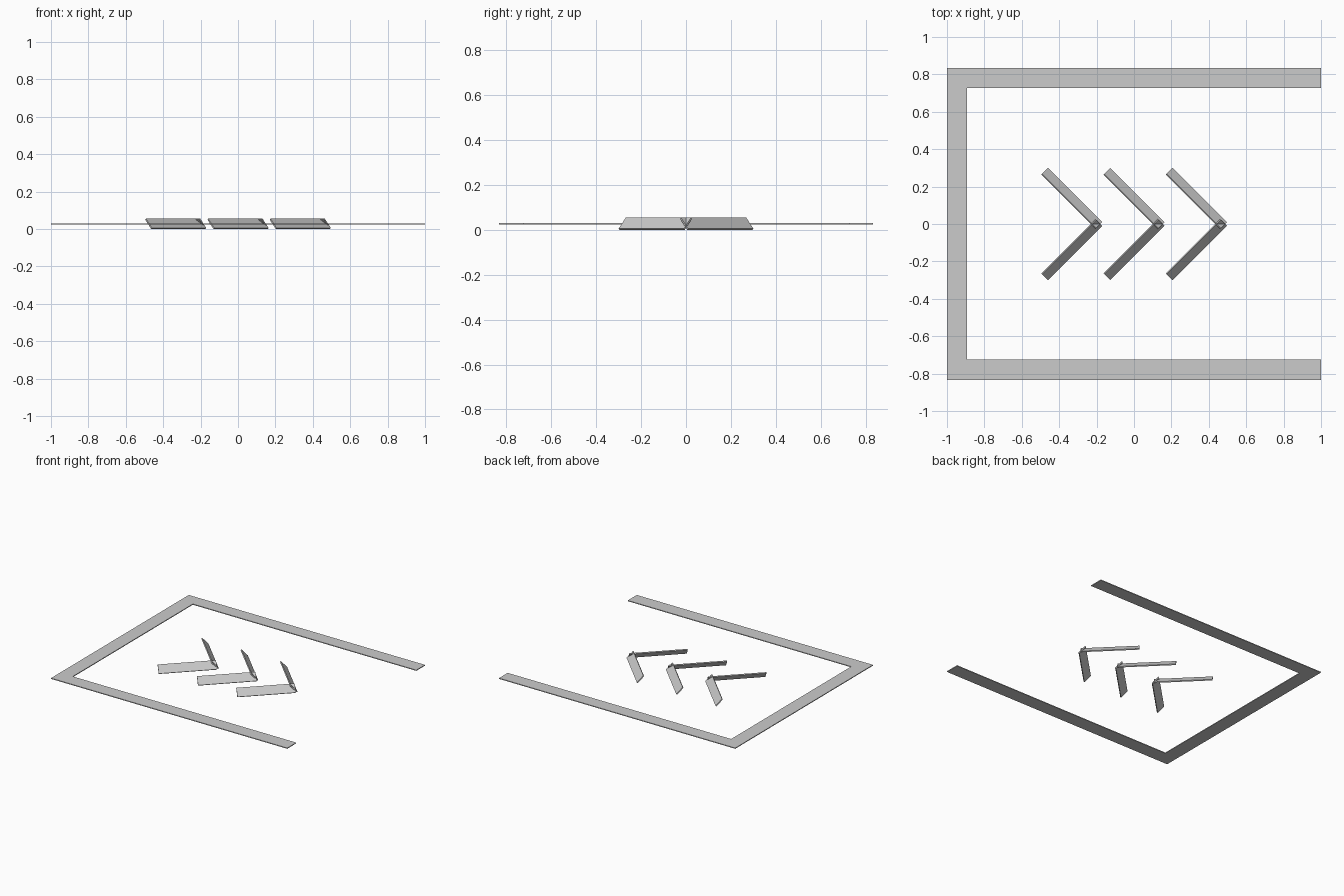
import bpy, bmesh
from math import radians
from mathutils import Matrix

cube = bpy.data.objects.get("Cube")
if cube:
    bpy.data.objects.remove(cube, do_unlink=True)

grey = bpy.data.materials.new("light_grey")
grey.use_nodes = True
colour = (0.6, 0.6, 0.6, 1)
grey.diffuse_color = colour
grey.node_tree.nodes["Principled BSDF"].inputs["Base Color"].default_value = colour

MID_Z = 0.0275


def add_object(name, bm):
    bmesh.ops.recalc_face_normals(bm, faces=bm.faces)
    mesh = bpy.data.meshes.new(name)
    bm.to_mesh(mesh)
    bm.free()
    mesh.materials.append(grey)
    obj = bpy.data.objects.new(name, mesh)
    bpy.context.collection.objects.link(obj)
    return obj


# Thin flat frame, open towards +x
thick = 0.006
outline = [(1, 0.833), (-1, 0.833), (-1, -0.833), (1, -0.833),
           (1, -0.724), (-0.892, -0.724), (-0.892, 0.728), (1, 0.728)]
bm = bmesh.new()
base = bm.faces.new([bm.verts.new((x, y, MID_Z - thick / 2)) for x, y in outline])
extruded = bmesh.ops.extrude_face_region(bm, geom=[base], use_keep_orig=True)
top = [v for v in extruded["geom"] if isinstance(v, bmesh.types.BMVert)]
bmesh.ops.translate(bm, verts=top, vec=(0, 0, thick))
add_object("open_frame", bm)


# Three arrows, each of two leaning slats that cross at the tip
def add_slat(name, x, side):
    bm = bmesh.new()
    placement = (Matrix.Translation((x, side * 0.137, MID_Z))
                 @ Matrix.Rotation(radians(-45 * side), 4, "Z")
                 @ Matrix.Rotation(radians(-47.5 * side), 4, "X")
                 @ Matrix.Diagonal((0.411, 0.067, 0.008, 1)))
    bmesh.ops.create_cube(bm, size=1, matrix=placement)
    add_object(name, bm)


for i, place in enumerate(("rear", "middle", "leading")):
    for side, label in ((-1, "front"), (1, "back")):
        add_slat(f"{place}_arrow_{label}_slat", (i - 1) * 0.333, side)
